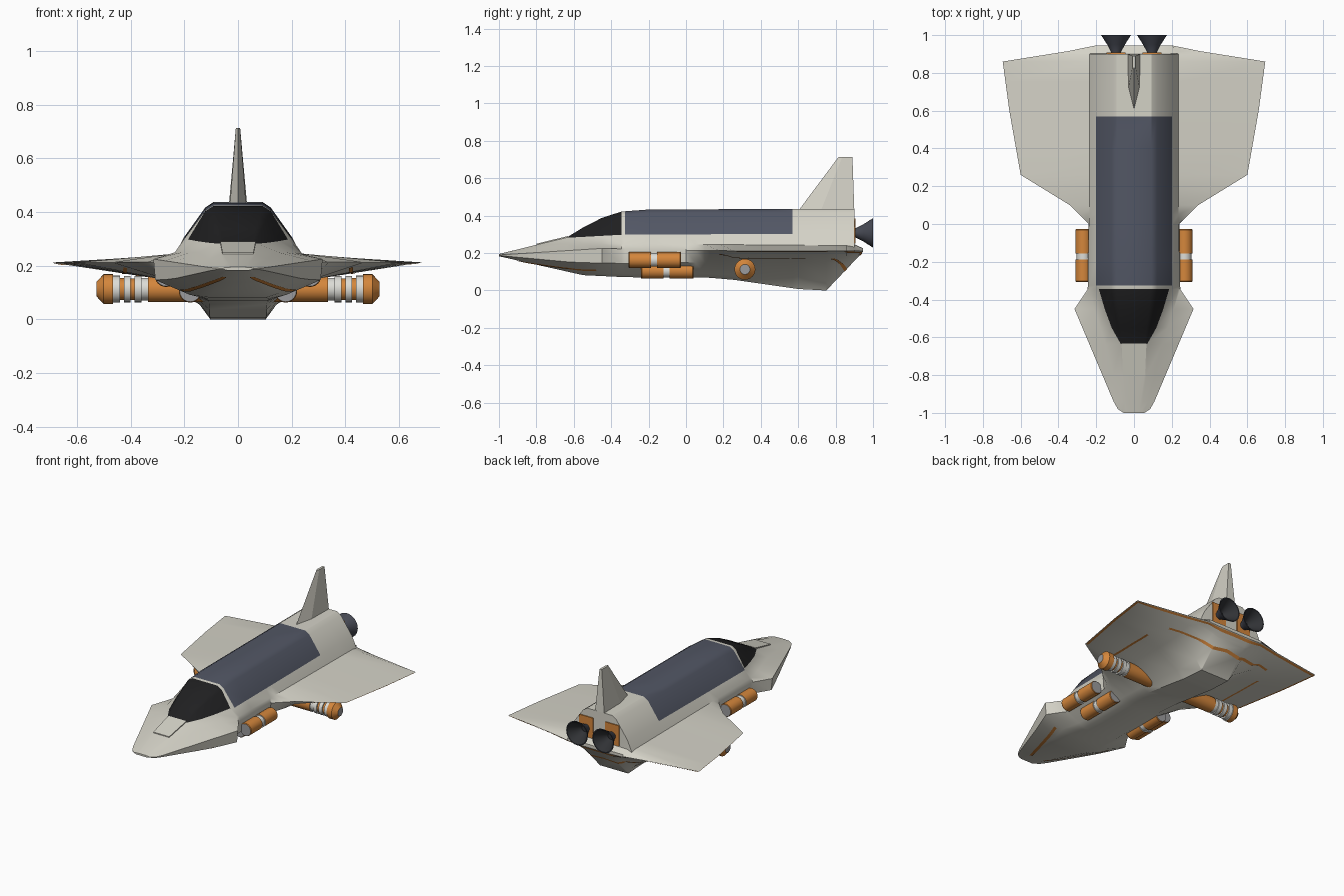
import bpy, bmesh, math
from mathutils import Vector
from mathutils.bvhtree import BVHTree

if "Cube" in bpy.data.objects:
    bpy.data.objects.remove(bpy.data.objects["Cube"])


def material(name, rgb):
    m = bpy.data.materials.new(name)
    m.diffuse_color = (*rgb, 1)
    m.use_nodes = True
    m.node_tree.nodes["Principled BSDF"].inputs["Base Color"].default_value = m.diffuse_color
    return m


HULL = material("pale_grey_hull", (0.66, 0.645, 0.57))
SLATE = material("slate_blue_panel", (0.085, 0.095, 0.13))
BLACK = material("black_glass", (0.014, 0.014, 0.015))
ORANGE = material("orange", (0.66, 0.24, 0.045))
WHITE = material("white_band", (0.72, 0.72, 0.68))
GREY = material("grey_cap", (0.33, 0.33, 0.34))
NOZZLE = material("dark_nozzle", (0.06, 0.065, 0.085))
SOOT = material("nozzle_inside", (0.03, 0.032, 0.036))


def finish(name, bm, mats, angle=33):
    bmesh.ops.recalc_face_normals(bm, faces=bm.faces)
    me = bpy.data.meshes.new(name)
    bm.to_mesh(me)
    bm.free()
    for m in mats:
        me.materials.append(m)
    me.shade_smooth()
    me.set_sharp_from_angle(angle=math.radians(angle))
    ob = bpy.data.objects.new(name, me)
    bpy.context.collection.objects.link(ob)
    return ob


def curve(*knots):
    """Piecewise linear function of y."""
    def f(y):
        for (a, va), (b, vb) in zip(knots, knots[1:]):
            if y <= b:
                return va + (vb - va) * max(0, (y - a) / (b - a))
        return knots[-1][1]
    return f


# Hull and wings: one loft, each section point follows its own guide curve
top_z = curve((-1, .195), (-.635, .285), (-.55, .337), (-.45, .388), (-.345, .422),
              (-.2, .433), (.9, .437), (.902, .247), (.945, .226))
top_x = curve((-1, .025), (-.8, .055), (-.635, .055), (-.45, .08), (-.345, .092), (.945, .092))
roof_x = curve((-1, .03), (-.8, .06), (-.635, .064), (-.45, .105), (-.345, .122), (.945, .122))
roof_z = curve((-1, .1945), (-.635, .284), (-.55, .328), (-.45, .372), (-.345, .403),
               (-.2, .414), (.9, .417), (.902, .246), (.945, .2255))
shoulder_x = curve((-1, .04), (-.8, .065), (-.635, .07), (-.55, .118), (-.45, .155),
                   (-.345, .186), (-.325, .202), (.945, .202))
shoulder_z = curve((-1, .194), (-.635, .282), (-.345, .298), (.9, .305), (.902, .245), (.945, .225))
root_x = curve((-1, .05), (-.94, .075), (-.635, .15), (-.45, .21), (-.345, .235), (.9, .235), (.945, .203))
root_z = curve((-1, .193), (-.635, .25), (-.345, .25), (.86, .24), (.945, .224))
edge_x = curve((-1, .055), (-.98, .085), (-.94, .108), (-.45, .315), (-.345, .245), (0, .24),
               (.1, .34), (.26, .6), (.6, .66), (.86, .695), (.915, .35), (.945, .204))
edge_z = curve((-1, .19), (-.45, .225), (0, .215), (.26, .212), (.945, .212))
under_x = curve((-1, .055), (-.98, .083), (-.94, .105), (-.45, .308), (-.345, .24), (0, .235),
                (.1, .27), (.26, .3), (.86, .3), (.945, .19))
under_z = curve((-1, .187), (-.6, .15), (-.345, .145), (.26, .152), (.75, .152), (.945, .208))
keel_x = curve((-1, .045), (-.55, .15), (-.45, .18), (-.3, .15), (.2, .15), (.6, .145), (.945, .14))
keel_z = curve((-1, .184), (-.55, .097), (-.45, .092), (.1, .09), (.25, .083),
               (.6, .058), (.75, .055), (.945, .206))
belly_x = curve((-1, .04), (-.55, .105), (-.45, .115), (0, .11), (.6, .105), (.945, .1))
belly_z = curve((-1, .183), (-.55, .082), (-.3, .07), (.1, .07), (.25, .058),
                (.6, .008), (.75, 0), (.945, .205))
GUIDES = [(top_x, top_z), (roof_x, roof_z), (shoulder_x, shoulder_z), (root_x, root_z),
          (edge_x, edge_z), (under_x, under_z), (keel_x, keel_z), (belly_x, belly_z)]
STATIONS = [-1, -.98, -.94, -.8, -.635, -.55, -.45, -.345, -.325, -.2, 0, .05, .1, .18,
            .26, .4, .57, .6, .75, .86, .9, .902, .915, .945]

bm = bmesh.new()
rings = []
for y in STATIONS:
    half = [(fx(y), fz(y)) for fx, fz in GUIDES]
    loop = half + [(-x, z) for x, z in reversed(half)]
    rings.append([bm.verts.new((x, y, z)) for x, z in loop])
n = len(rings[0])
for k, (a, b) in enumerate(zip(rings, rings[1:])):
    for i in range(n):
        f = bm.faces.new((a[i], a[(i + 1) % n], b[(i + 1) % n], b[i]))
        if i < 2 or i >= n - 3:  # roof strips
            mid = (STATIONS[k] + STATIONS[k + 1]) / 2
            f.material_index = 2 if -.635 < mid < -.345 else 1 if -.325 < mid < .57 else 0
bm.faces.new(rings[0])
bm.faces.new(rings[-1])
bmesh.ops.recalc_face_normals(bm, faces=bm.faces)
bvh = BVHTree.FromBMesh(bm)
finish("hull_and_wings", bm, [HULL, SLATE, BLACK])


# Painted stripes laid on the underside
def belly_stripe(name, path, width):
    bm = bmesh.new()
    for p, q in zip(path, path[1:]):
        p, q = Vector(p), Vector(q)
        d = (q - p).normalized()
        side = Vector((-d.y, d.x)) * width / 2
        prev = None
        for k in range(13):
            c = p.lerp(q, k / 12)
            row = []
            for e in (c + side, c - side):
                hit = bvh.ray_cast(Vector((e.x, e.y, -1)), Vector((0, 0, 1)))[0]
                if hit is None:
                    hit = bvh.find_nearest(Vector((e.x, e.y, .2)))[0]
                row.append(bm.verts.new(hit - Vector((0, 0, .003))))
            if prev:
                bm.faces.new((prev[0], row[0], row[1], prev[1]))
            prev = row
    finish(name, bm, [ORANGE])


for s, side in ((1, "right"), (-1, "left")):
    belly_stripe(side + "_wing_edge_stripe",
                 [(s * .592, .27), (s * .652, .6), (s * .685, .852), (s * .35, .905), (s * .2, .935), (0, .937)], .013)
    belly_stripe(side + "_wing_stripe", [(s * .42, .18), (s * .43, .64)], .014)
    belly_stripe(side + "_rear_stripe", [(s * .38, .78), (s * .1, .855), (0, .865)], .014)
    belly_stripe(side + "_nose_stripe", [(s * .05, -.9), (s * .21, -.48)], .016)


# Turned parts: profile of (distance, radius, material of the next segment)
def lathe(name, origin, axis, profile, sides=24):
    axis, origin = Vector(axis), Vector(origin)
    u = Vector((0, 0, 1))
    v = axis.cross(u)
    mats = []
    bm = bmesh.new()
    prev, mat = None, None
    for t, r, m in profile:
        ring = [bm.verts.new(origin + axis * t + r * (u * math.cos(2 * math.pi * k / sides)
                + v * math.sin(2 * math.pi * k / sides))) for k in range(sides)]
        if prev:
            if mat not in mats:
                mats.append(mat)
            for k in range(sides):
                j = (k + 1) % sides
                bm.faces.new((prev[k], prev[j], ring[j], ring[k])).material_index = mats.index(mat)
        prev, mat = ring, m
    bmesh.ops.remove_doubles(bm, verts=bm.verts, dist=1e-5)
    return finish(name, bm, mats)


R = .042
BARREL = [(0, 0, GREY), (0, R * .93, ORANGE), (.004, R, ORANGE), (.12, R, WHITE), (.12, R * .85, WHITE),
          (.152, R * .85, WHITE), (.152, R, ORANGE), (.276, R, ORANGE), (.28, R * .93, GREY), (.28, 0, GREY)]
POD = [(0, 0, ORANGE), (0, .048, ORANGE), (.335, .048, WHITE), (.335, .042, WHITE), (.36, .042, WHITE),
       (.36, .049, WHITE), (.385, .049, WHITE), (.385, .04, ORANGE), (.4, .04, WHITE), (.4, .049, WHITE),
       (.425, .049, WHITE), (.425, .041, ORANGE), (.44, .041, WHITE), (.44, .05, WHITE), (.465, .05, WHITE),
       (.465, .056, ORANGE), (.5, .056, ORANGE), (.527, .027, GREY), (.527, 0, GREY)]
BELL = [(-.01, .024, NOZZLE), (.01, .026, NOZZLE), (.05, .047, NOZZLE), (.1, .079, NOZZLE), (.1, .073, SOOT),
        (.05, .041, SOOT), (.02, .02, SOOT), (.02, 0, SOOT)]


def block(name, corners, mat):
    """Box from eight corners: four below, four above."""
    bm = bmesh.new()
    v = [bm.verts.new(c) for c in corners]
    for f in ((0, 1, 2, 3), (4, 5, 6, 7), (0, 1, 5, 4), (1, 2, 6, 5), (2, 3, 7, 6), (3, 0, 4, 7)):
        bm.faces.new([v[i] for i in f])
    return finish(name, bm, [mat])


def box(name, x, y, z, mat):
    block(name, [(a, b, c) for c in z for a, b in
                 ((x[0], y[0]), (x[1], y[0]), (x[1], y[1]), (x[0], y[1]))], mat)


for s, side in ((1, "right"), (-1, "left")):
    lathe(side + "_upper_barrel", (s * .268, -.307, .163), (0, 1, 0), BARREL)
    lathe(side + "_lower_barrel", (s * .178, -.24, .105), (0, 1, 0), BARREL)
    lathe(side + "_side_pod", (0, .315, .113), (s, 0, 0), POD)
    lathe(side + "_engine_bell", (s * .095, .9, .308), (0, 1, 0), BELL, 28)
    box(side + "_engine_mount", (s * .095 - .05, s * .095 + .05), (.89, .907), (.25, .385), ORANGE)

# Raised hood ahead of the canopy
block("nose_hood", [(s * w, y, z + dz) for dz in (-.012, .008)
                    for s, w, y, z in ((-1, .058, -.8, .242), (1, .058, -.8, .242),
                                       (1, .066, -.632, .283), (-1, .066, -.632, .283))], HULL)

# Tail fin: tapered wedge with a narrow bevelled leading edge
bm = bmesh.new()
base = [(0, .6), (.03, .72), (.034, .9), (-.034, .9), (-.03, .72)]
tip = [(0, .815), (.008, .835), (.008, .89), (-.008, .89), (-.008, .835)]
lo = [bm.verts.new((x, y, .425)) for x, y in base]
hi = [bm.verts.new((x, y, .713)) for x, y in tip]
for i in range(5):
    j = (i + 1) % 5
    bm.faces.new((lo[i], lo[j], hi[j], hi[i]))
bm.faces.new(lo)
bm.faces.new(hi)
finish("tail_fin", bm, [HULL], 10)
